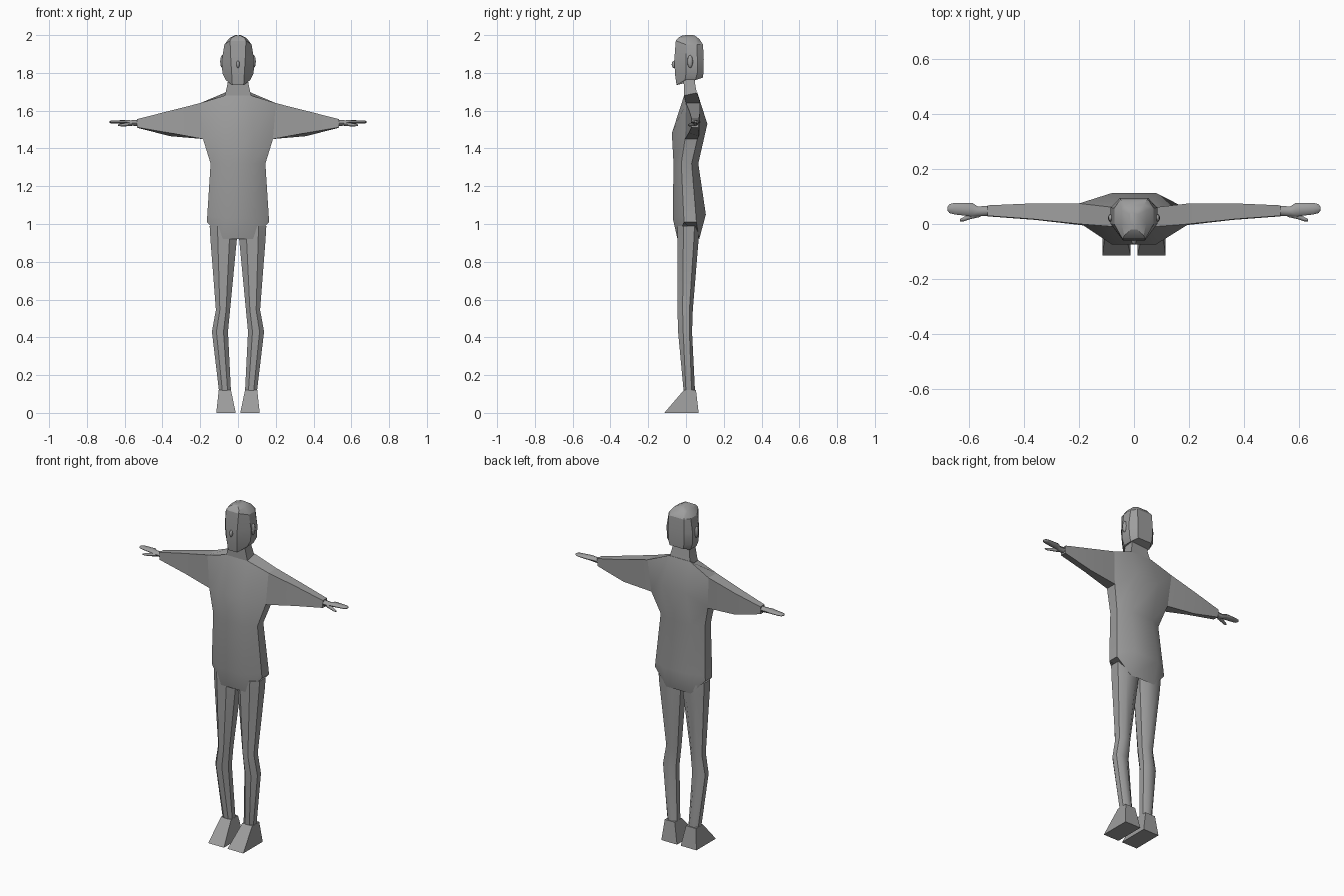
import bpy, bmesh, math
from mathutils import Vector

if "Cube" in bpy.data.objects:
    bpy.data.objects.remove(bpy.data.objects["Cube"])

grey = bpy.data.materials.new("plain grey")
grey.diffuse_color = (0.34, 0.34, 0.34, 1)
grey.use_nodes = True
grey.node_tree.nodes["Principled BSDF"].inputs["Base Color"].default_value = grey.diffuse_color


def finish(name, bm, angle, mirror):
    bmesh.ops.recalc_face_normals(bm, faces=bm.faces)
    me = bpy.data.meshes.new(name)
    bm.to_mesh(me)
    bm.free()
    me.materials.append(grey)
    ob = bpy.data.objects.new(name, me)
    bpy.context.collection.objects.link(ob)
    bpy.ops.object.select_all(action='DESELECT')
    ob.select_set(True)
    bpy.context.view_layer.objects.active = ob
    bpy.ops.object.shade_smooth_by_angle(angle=math.radians(angle))
    if mirror:
        ob.modifiers.new("mirror", 'MIRROR').use_mirror_merge = False
    return ob


def loft(name, rings, angle=30, mirror=False, start=True, end=True):
    """Skin a list of equal-length point rings, optionally capped."""
    bm = bmesh.new()
    vs = [[bm.verts.new(p) for p in r] for r in rings]
    n = len(vs[0])
    for a, b in zip(vs, vs[1:]):
        for i in range(n):
            j = (i + 1) % n
            bm.faces.new((a[i], a[j], b[j], b[i]))
    if start:
        bm.faces.new(vs[0][::-1])
    if end:
        bm.faces.new(vs[-1])
    return finish(name, bm, angle, mirror)


def body_ring(w, zs, sf, sb, cf, zf, front, cb, zb, back):
    """Eight-sided ring: side panels, front panel and back panel."""
    return [(w, sf, zs), (w, sb, zs), (cb, back, zb), (-cb, back, zb),
            (-w, sb, zs), (-w, sf, zs), (-cf, front, zf), (cf, front, zf)]


def ellipsoid(name, loc, size, mirror=False):
    bm = bmesh.new()
    bmesh.ops.create_uvsphere(bm, u_segments=10, v_segments=6, radius=1)
    for v in bm.verts:
        v.co = Vector(a * b for a, b in zip(v.co, size)) + Vector(loc)
    return finish(name, bm, 60, mirror)


# Tunic: hem corners sit higher than the middle of the hem
loft("torso", [
    body_ring(.165, 1.01, -.01, .055, .08, .92, -.045, .08, .92, .07),
    body_ring(.163, 1.04, -.012, .053, .08, 1.03, -.07, .08, 1.05, .105),
    body_ring(.145, 1.32, -.025, .03, .075, 1.32, -.066, .075, 1.32, .065),
    body_ring(.185, 1.45, -.005, .06, .08, 1.48, -.075, .08, 1.53, .113),
    body_ring(.20, 1.64, .0, .075, .07, 1.68, -.01, .07, 1.695, .06),
], angle=42)

# Sleeves: front-bottom, front-top, back-top, back-bottom corners
loft("arm", [
    [(.185, -.005, 1.45), (.20, .0, 1.64), (.20, .075, 1.64), (.185, .06, 1.45)],
    [(.36, .015, 1.482), (.37, .018, 1.597), (.37, .075, 1.595), (.36, .07, 1.465)],
    [(.535, .028, 1.512), (.535, .03, 1.555), (.535, .068, 1.555), (.535, .065, 1.51)],
], angle=35, mirror=True, start=False)


def x_ring(x, y, z, ry, rz):
    return [(x, y + ry * math.cos(t), z + rz * math.sin(t))
            for t in (i * math.pi / 4 for i in range(8))]


# Hand with joined fingers, and a thumb
loft("hand", [x_ring(*p) for p in (
    (.53, .048, 1.535, .018, .016), (.57, .046, 1.535, .018, .014),
    (.59, .052, 1.54, .025, .011), (.655, .056, 1.54, .021, .008),
    (.673, .056, 1.54, .016, .007), (.68, .056, 1.54, .007, .004))],
    angle=50, mirror=True)
loft("thumb", [x_ring(*p) for p in (
    (.56, .038, 1.53, .012, .010), (.595, .028, 1.526, .010, .009),
    (.62, .018, 1.524, .008, .007), (.634, .014, 1.524, .004, .004))],
    angle=50, mirror=True)


def leg_ring(z, xi, xo, front, sf, sb, back):
    m = (xi + xo) / 2
    q = (xo - xi) * .22
    return [(xo, sf, z), (xo, sb, z), (m + q, back, z), (m - q, back, z),
            (xi, sb, z), (xi, sf, z), (m - q, front, z), (m + q, front, z)]


# Legs with a slight knee
loft("leg", [
    leg_ring(.99, .003, .15, -.045, -.012, .045, .068),
    leg_ring(.92, .006, .146, -.045, -.014, .042, .067),
    leg_ring(.545, .042, .117, -.045, -.018, .018, .036),
    leg_ring(.43, .053, .138, -.042, -.015, .018, .032),
    leg_ring(.11, .037, .10, -.012, .0, .03, .048),
], angle=38, mirror=True)


def box_ring(z, x0, x1, y0, y1):
    return [(x0, y0, z), (x1, y0, z), (x1, y1, z), (x0, y1, z)]


# Wedge feet
loft("foot", [box_ring(0, .012, .115, -.115, .067),
              box_ring(.12, .037, .102, -.012, .053)], mirror=True)

# Neck
loft("neck", [box_ring(1.675, -.07, .07, -.01, .06),
              box_ring(1.745, -.055, .055, -.012, .048),
              box_ring(1.80, -.05, .05, -.012, .042)])

# Head: narrow flat face, slanted cheeks, domed crown
loft("head", [
    body_ring(.065, 1.762, -.005, .05, .03, 1.735, -.05, .045, 1.775, .09),
    body_ring(.083, 1.80, .0, .06, .033, 1.79, -.058, .05, 1.80, .092),
    body_ring(.085, 1.87, .0, .06, .038, 1.87, -.062, .052, 1.87, .094),
    body_ring(.072, 1.95, .0, .058, .042, 1.97, -.054, .05, 1.95, .09),
    body_ring(.045, 1.985, .0, .05, .035, 1.985, -.042, .035, 1.98, .07),
    body_ring(.015, 2.0, .005, .035, .012, 1.998, -.02, .012, 1.998, .045),
], angle=28)

# Nose and ears
ellipsoid("nose", (0, -.063, 1.845), (.009, .013, .02))
ellipsoid("ear", (.084, .022, 1.86), (.011, .015, .034), mirror=True)
